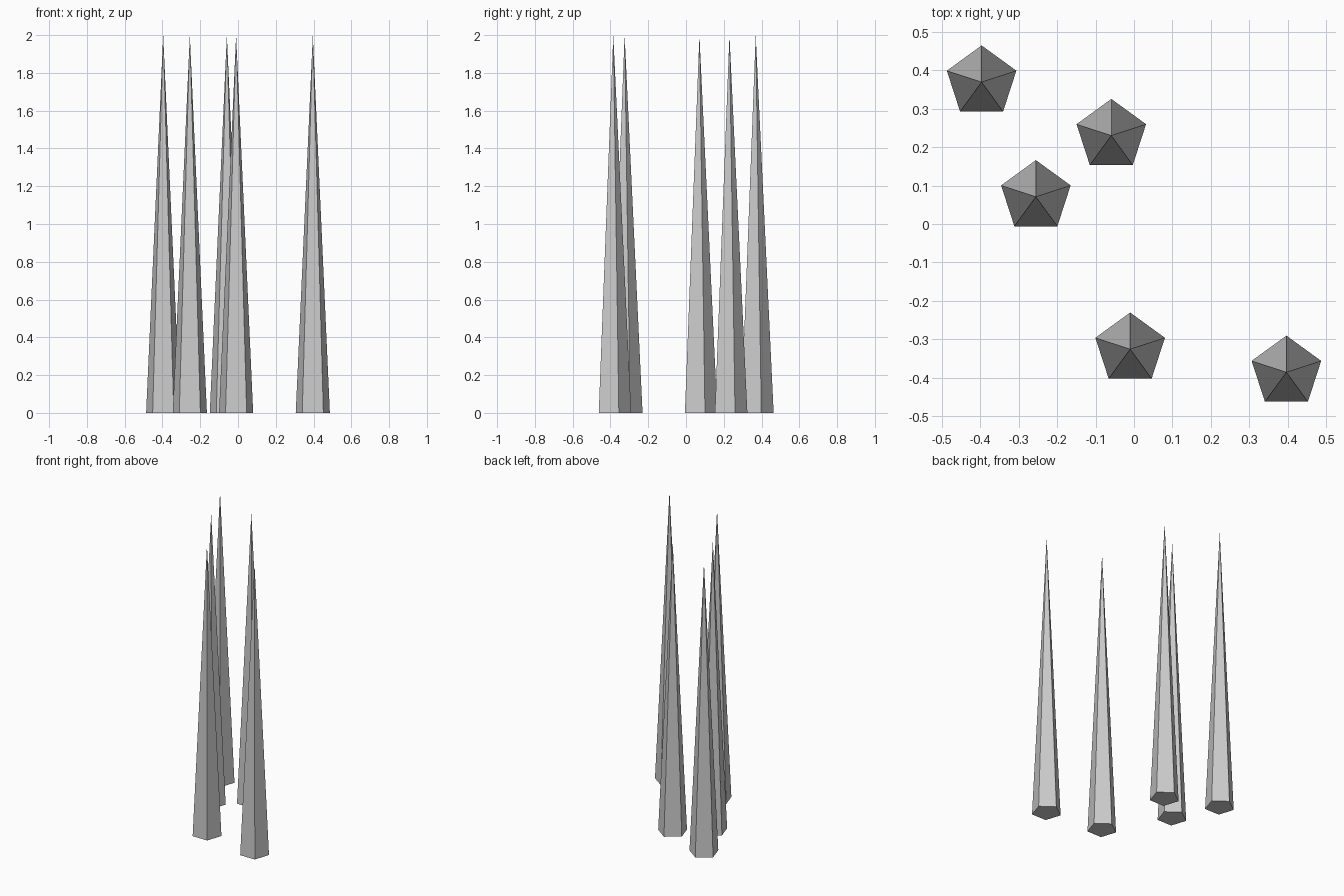
import bpy
import bmesh
from math import sin, cos, tau

if "Cube" in bpy.data.objects:
    bpy.data.objects.remove(bpy.data.objects["Cube"])

HEIGHT, RADIUS, SIDES = 2.0, 0.095, 5

# Shared five-sided spike mesh, one corner pointing to the back (+y)
bm = bmesh.new()
ring = [bm.verts.new((-RADIUS * sin(tau * i / SIDES), RADIUS * cos(tau * i / SIDES), 0))
        for i in range(SIDES)]
tip = bm.verts.new((0, 0, HEIGHT))
bm.faces.new(ring[::-1])
for i in range(SIDES):
    bm.faces.new((ring[i], ring[(i + 1) % SIDES], tip))
bmesh.ops.recalc_face_normals(bm, faces=bm.faces)
mesh = bpy.data.meshes.new("spike")
bm.to_mesh(mesh)
bm.free()

# Scattered spikes
positions = [(-0.396, 0.369), (-0.059, 0.230), (-0.255, 0.071),
             (-0.010, -0.325), (0.396, -0.385)]
for n, (x, y) in enumerate(positions, 1):
    spike = bpy.data.objects.new(f"spike_{n}", mesh)
    spike.location = (x, y, 0)
    bpy.context.collection.objects.link(spike)
